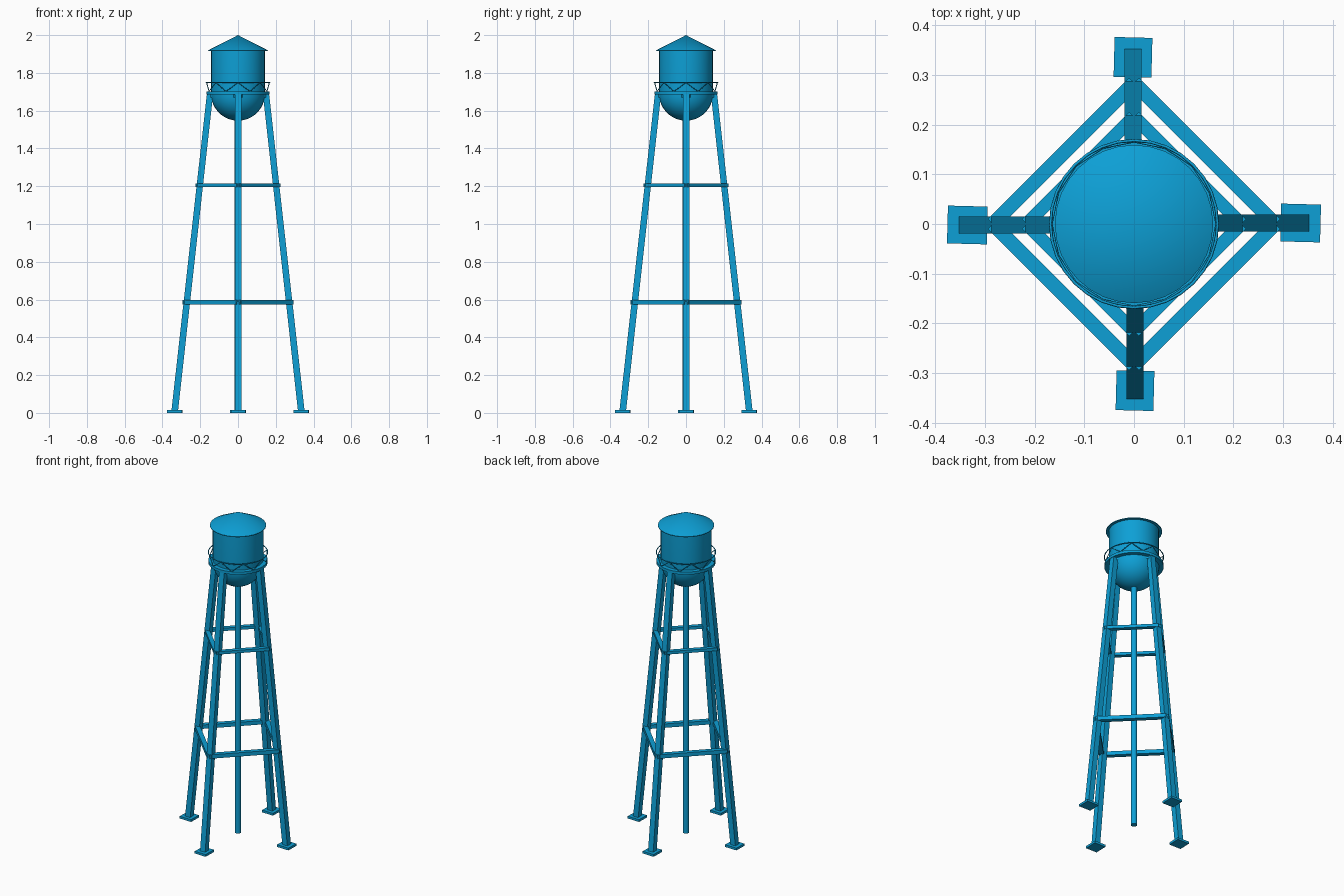
import bpy
from math import sin, cos, pi, radians
from mathutils import Vector, Matrix

old = bpy.data.objects.get("Cube")
if old:
    bpy.data.objects.remove(old, do_unlink=True)

BLUE = (0.004, 0.35, 0.67, 1)
paint = bpy.data.materials.new("tower blue")
paint.diffuse_color = BLUE
paint.use_nodes = True
paint.node_tree.nodes["Principled BSDF"].inputs["Base Color"].default_value = BLUE


def make(name, verts, faces, smooth=False):
    mesh = bpy.data.meshes.new(name)
    mesh.from_pydata([tuple(v) for v in verts], [], faces)
    mesh.materials.append(paint)
    obj = bpy.data.objects.new(name, mesh)
    bpy.context.collection.objects.link(obj)
    if smooth:
        bpy.ops.object.select_all(action="DESELECT")
        obj.select_set(True)
        bpy.context.view_layer.objects.active = obj
        bpy.ops.object.shade_smooth_by_angle(angle=radians(35))
    return obj


def lathe(name, profile, sides=32, closed=False):
    """Spin (radius, z) points, listed from bottom to top on the outside."""
    verts, rings, faces = [], [], []
    for r, z in profile:
        count = 1 if r == 0 else sides
        rings.append(range(len(verts), len(verts) + count))
        for i in range(count):
            a = 2 * pi * i / sides
            verts.append((r * cos(a), r * sin(a), z))
    pairs = list(zip(rings, rings[1:]))
    if closed:
        pairs.append((rings[-1], rings[0]))
    for low, high in pairs:
        for i in range(sides):
            j = (i + 1) % sides
            quad = [low[i % len(low)], low[j % len(low)],
                    high[j % len(high)], high[i % len(high)]]
            faces.append(list(dict.fromkeys(quad)))
    return make(name, verts, faces, True)


def prism(name, start, end, side, size_start, size_end):
    """Box from two parallel rectangles; side is the direction of the width."""
    side = Vector(side)
    across = Vector((0, 0, 1)).cross(side)
    if abs(start.z - end.z) < 1e-6:      # level bar: its section stands upright
        across = Vector((0, 0, 1))
    verts = []
    for p, (w, d) in ((start, size_start), (end, size_end)):
        for sx, sy in ((-1, -1), (1, -1), (1, 1), (-1, 1)):
            verts.append(p + side * sx * w / 2 + across * sy * d / 2)
    faces = [(3, 2, 1, 0), (4, 5, 6, 7)]
    faces += [(i, (i + 1) % 4, (i + 1) % 4 + 4, i + 4) for i in range(4)]
    obj = make(name, verts, faces)
    return obj


def wire(name, points, radius, cyclic=True):
    curve = bpy.data.curves.new(name, "CURVE")
    curve.dimensions = "3D"
    curve.bevel_depth = radius
    curve.bevel_resolution = 1
    spline = curve.splines.new("POLY")
    spline.points.add(len(points) - 1)
    for sp, p in zip(spline.points, points):
        sp.co = (*p, 1)
    spline.use_cyclic_u = cyclic
    curve.materials.append(paint)
    obj = bpy.data.objects.new(name, curve)
    bpy.context.collection.objects.link(obj)


def polar(r, angle, z):
    return Vector((r * cos(angle), r * sin(angle), z))


# Tank with round bowl, conical roof, walkway and central pipe
bowl = [(0.143 * sin(t * pi / 20), 1.69 - 0.143 * cos(t * pi / 20)) for t in range(11)]
lathe("tank", bowl + [(0.143, 1.917)])
lathe("roof", [(0, 1.915), (0.159, 1.915), (0.159, 1.919), (0, 2.0)])
lathe("walkway", [(0.14, 1.685), (0.168, 1.685), (0.168, 1.702), (0.14, 1.702)], closed=True)
lathe("center_pipe", [(0, 0), (0.018, 0), (0.018, 1.57), (0, 1.57)], 16)

# Railing: hoop over a zigzag of thin bars
wire("railing_hoop", [polar(0.168, i * pi / 16, 1.75) for i in range(32)], 0.003)
wire("railing_zigzag", [polar(0.166, i * pi / 8, 1.748 if i % 2 == 0 else 1.702)
                        for i in range(16)], 0.0025)

# Four leaning legs, each on a foot plate, joined by level braces
LEG_BOTTOM, LEG_TOP, TOP_Z = 0.335, 0.148, 1.69
for n, label in enumerate(("left", "back", "right", "front")):
    turn = Matrix.Rotation(n * pi / 2, 3, "Z")
    out, side = turn @ Vector((1, 0, 0)), turn @ Vector((0, 1, 0))
    shift = side * 0.002
    prism(label + "_leg", out * LEG_BOTTOM + shift + Vector((0, 0, 0.01)),
          out * LEG_TOP + shift + Vector((0, 0, TOP_Z)), side,
          (0.035, 0.035), (0.035, 0.033))
    foot = out * LEG_BOTTOM + shift
    tilted = Matrix.Rotation(radians(-1.5), 3, "Z") @ side
    prism(label + "_foot", foot, foot + Vector((0, 0, 0.014)), tilted,
          (0.076, 0.08), (0.076, 0.08))
    for level, z, reach, width, height in (("lower", 0.585, 0.284, 0.028, 0.024),
                                           ("middle", 1.205, 0.216, 0.026, 0.018),
                                           ("upper", 1.678, 0.15, 0.02, 0.014)):
        up = Vector((0, 0, z))
        normal = (out + side).normalized()
        prism(f"{label}_{level}_brace", out * reach + up, side * reach + up, normal,
              (width, height), (width, height))

# Make every face point outwards
import bmesh
for obj in bpy.context.collection.objects:
    if obj.type == "MESH" and obj.name.endswith(("leg", "foot", "brace")):
        bm = bmesh.new()
        bm.from_mesh(obj.data)
        bmesh.ops.recalc_face_normals(bm, faces=bm.faces)
        bm.to_mesh(obj.data)
        bm.free()
